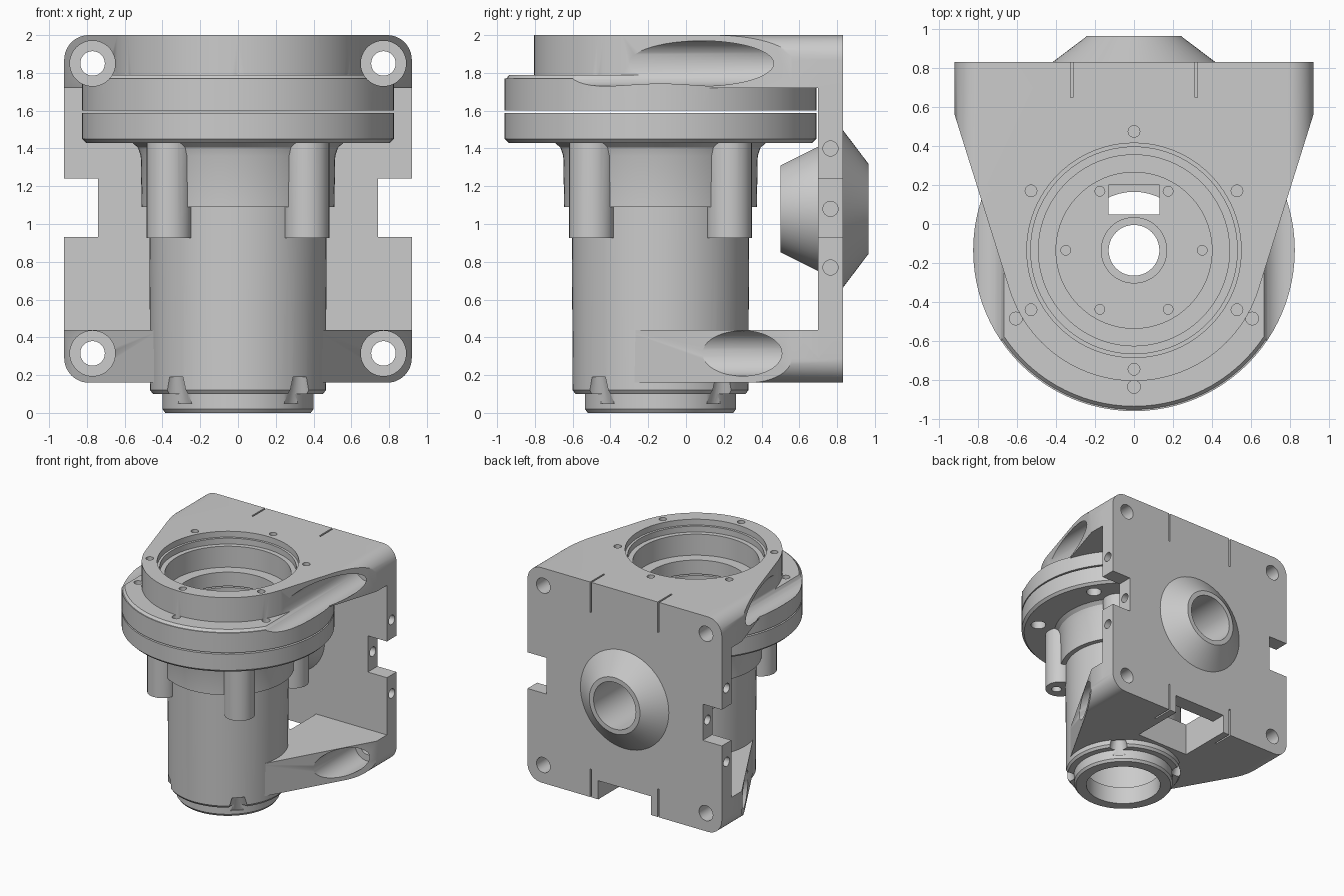
import bpy, bmesh, math
from mathutils import Matrix

if "Cube" in bpy.data.objects:
    bpy.data.objects.remove(bpy.data.objects["Cube"])

CY = -0.135                      # y of the main bore axis
PI = math.pi
ALONG_Y = Matrix.Rotation(-PI / 2, 4, 'X')
ALONG_X = Matrix.Rotation(PI / 2, 4, 'Y')


def finish(bm, name):
    bmesh.ops.recalc_face_normals(bm, faces=bm.faces)
    me = bpy.data.meshes.new(name)
    bm.to_mesh(me)
    bm.free()
    ob = bpy.data.objects.new(name, me)
    bpy.context.collection.objects.link(ob)
    return ob


def prism(name, pts, a, b, axis='Z'):
    """Extrude a 2D outline from a to b, along z (xy outline) or y (xz outline)."""
    place = (lambda u, v, w: (u, v, w)) if axis == 'Z' else (lambda u, v, w: (u, w, v))
    bm = bmesh.new()
    lo = [bm.verts.new(place(u, v, a)) for u, v in pts]
    hi = [bm.verts.new(place(u, v, b)) for u, v in pts]
    n = len(pts)
    bm.faces.new(lo)
    bm.faces.new(hi)
    for i in range(n):
        j = (i + 1) % n
        bm.faces.new((lo[i], lo[j], hi[j], hi[i]))
    return finish(bm, name)


def box(x0, x1, y0, y1, z0, z1):
    return prism("cutter", [(x0, y0), (x1, y0), (x1, y1), (x0, y1)], z0, z1)


def lathe(name, prof, seg=96):
    """Revolve a closed (radius, height) loop about z."""
    bm = bmesh.new()
    rings = [[bm.verts.new((r * math.cos(2 * PI * i / seg), r * math.sin(2 * PI * i / seg), z))
              for r, z in prof] for i in range(seg)]
    n = len(prof)
    for i in range(seg):
        p, q = rings[i], rings[(i + 1) % seg]
        for k in range(n):
            m = (k + 1) % n
            bm.faces.new((p[k], q[k], q[m], p[m]))
    return finish(bm, name)


def cyl(x, y, z, r, length, rot=None, seg=32, r2=None, name="cutter"):
    """Cylinder starting at the given point and running along +z (or rotated axis)."""
    bm = bmesh.new()
    bmesh.ops.create_cone(bm, cap_ends=True, segments=seg, radius1=r,
                          radius2=r if r2 is None else r2, depth=length,
                          matrix=Matrix.Translation((0, 0, length / 2)))
    bm.transform(Matrix.Translation((x, y, z)) @ (rot or Matrix()))
    return finish(bm, name)


def boolean(ob, other, op='DIFFERENCE'):
    mod = ob.modifiers.new("bool", 'BOOLEAN')
    mod.operation, mod.solver, mod.object = op, 'EXACT', other
    bpy.context.view_layer.objects.active = ob
    bpy.ops.object.modifier_apply(modifier=mod.name)
    bpy.data.objects.remove(other)


def polar(r, deg):
    a = math.radians(deg)
    return r * math.cos(a), CY + r * math.sin(a)


def arm(name, r, tangent, z0, z1):
    arc = [polar(r, -tangent - (180 - 2 * tangent) * i / 48) for i in range(49)]
    return prism(name, [(0.92, 0.83), (0.92, 0.56)] + arc + [(-0.92, 0.56), (-0.92, 0.83)], z0, z1)


def rounded_rect(hx, z0, z1, r):
    pts = []
    for cx, cz, a0 in ((hx - r, z1 - r, 0), (r - hx, z1 - r, 90),
                       (r - hx, z0 + r, 180), (hx - r, z0 + r, 270)):
        for i in range(13):
            a = math.radians(a0 + 7.5 * i)
            pts.append((cx + r * math.cos(a), cz + r * math.sin(a)))
    return pts


# Frame: back plate with a tapered upper and lower arm
frame = prism("mounting_frame", [(-0.92, 0.16), (0.92, 0.16), (0.92, 2), (-0.92, 2)], 0.70, 0.83, 'Y')
boolean(frame, arm("upper_arm", 0.67, 17.6, 1.72, 2.0), 'UNION')
boolean(frame, arm("lower_arm", 0.454, 29.7, 0.16, 0.44), 'UNION')
boolean(frame, prism("rounding", rounded_rect(0.92, 0.16, 2.0, 0.13), -1.2, 1.2, 'Y'), 'INTERSECT')

# Upper flange disc, lowered at the back where the arm sits on it
flange = cyl(0, CY, 1.60, 0.825, 0.17, seg=96, name="upper_flange")
boolean(flange, cyl(0, CY, 1.76, 0.825, 0.03, seg=96, r2=0.80), 'UNION')
boolean(flange, box(-1, 1, 0.17, 1, 1.725, 1.9))
boolean(frame, flange, 'UNION')

# Stepped bore and the clearance for the barrel in the lower arm
for r, z0, h in ((0.55, 1.95, 0.1), (0.53, 1.90, 0.2), (0.49, 1.72, 0.4), (0.40, 1.5, 0.6)):
    boolean(frame, cyl(0, CY, z0, r, h, seg=96))
boolean(frame, cyl(0, CY, 0.05, 0.455, 0.6, seg=96))

# Plate notches, cable opening in the lower arm and cone seat
for s in (-1, 1):
    boolean(frame, box(min(s * 0.74, s), max(s * 0.74, s), 0.6, 0.9, 0.93, 1.24))
boolean(frame, box(-0.25, 0.25, 0.36, 0.70, 0.1, 0.5))
boolean(frame, box(-0.25, 0.25, 0.68, 0.9, 0.1, 0.32))
boolean(frame, cyl(0, 0.6, 1.08, 0.30, 0.3, ALONG_Y, 64))

# Corner bolt holes with counterbores, edge holes and thin slots
for s in (-1, 1):
    for z in (0.315, 1.85):
        boolean(frame, cyl(s * 0.77, -1.2, z, 0.12, 1.85, ALONG_Y, 48))
        boolean(frame, cyl(s * 0.77, 0.5, z, 0.065, 0.5, ALONG_Y))
        zz = 1.74 if z > 1 else 0.1
        boolean(frame, box(s * 0.32 - 0.007, s * 0.32 + 0.007, 0.65, 0.9, zz, zz + 0.3))
    for z in (0.77, 1.08, 1.40):
        boolean(frame, cyl(s * 0.83 - 0.2, 0.765, z, 0.04, 0.4, ALONG_X, 24))
for i in range(6):
    x, y = polar(0.61, 30 + 60 * i)
    boolean(frame, cyl(x, y, 1.88, 0.03, 0.3, seg=20))
for a in (-150, -90, -30):
    x, y = polar(0.70, a)
    boolean(frame, cyl(x, y, 1.70, 0.033, 0.095, seg=20))

# Hollow barrel with lower flange, shoulder, foot ring and inner hub
barrel = lathe("barrel_housing", [
    (0.825, 1.588), (0.825, 1.45), (0.805, 1.43), (0.56, 1.43), (0.53, 1.405), (0.515, 1.36),
    (0.51, 1.09), (0.47, 1.09), (0.465, 0.12), (0.45, 0.10), (0.40, 0.10), (0.40, 0.02),
    (0.385, 0.0), (0.30, 0.0), (0.30, 0.15), (0.38, 0.15), (0.38, 1.38), (0.17, 1.38),
    (0.17, 1.28), (0.13, 1.28), (0.13, 1.55), (0.17, 1.55), (0.17, 1.50), (0.40, 1.50), (0.40, 1.588)])
barrel.data.transform(Matrix.Translation((0, CY, 0)))

# Four hanging bolt bosses, with scallops at the barrel foot below them
for a in (45, 135, 225, 315):
    x, y = polar(0.515, a)
    boss = cyl(x, y, 0.925, 0.12, 0.52, name="boss")
    boolean(boss, cyl(0, CY, 0.8, 0.43, 0.8, seg=96))
    boolean(barrel, boss, 'UNION')
    x, y = polar(0.545, a)
    boolean(barrel, cyl(x, y, 0.88, 0.04, 0.25, seg=24))
    x, y = polar(0.47, a)
    boolean(barrel, cyl(x, y, 0.05, 0.09, 0.14, r2=0.05))

# Floor holes, inner cable window and flange screw holes
for i in range(6):
    x, y = polar(0.35, 60 * i)
    boolean(barrel, cyl(x, y, 1.3, 0.025, 0.3, seg=16))
    x, y = polar(0.70, 30 + 60 * i)
    boolean(barrel, cyl(x, y, 1.38, 0.06, 0.12, seg=24))
boolean(barrel, box(-0.13, 0.13, 0.05, 0.20, 1.2, 1.55))

# Double cone collar through the back plate
cone = lathe("rear_cone_collar", [(0.20, 0.50), (0.23, 0.50), (0.33, 0.70), (0.33, 0.825),
                                  (0.425, 0.825), (0.24, 0.965), (0.20, 0.965)], 64)
cone.data.transform(Matrix.Translation((0, 0, 1.08)) @ ALONG_Y)

# Smooth curved walls, keep edges sharp
for ob in (frame, barrel, cone):
    bpy.ops.object.select_all(action='DESELECT')
    ob.select_set(True)
    bpy.context.view_layer.objects.active = ob
    bpy.ops.object.shade_smooth_by_angle(angle=math.radians(30))
